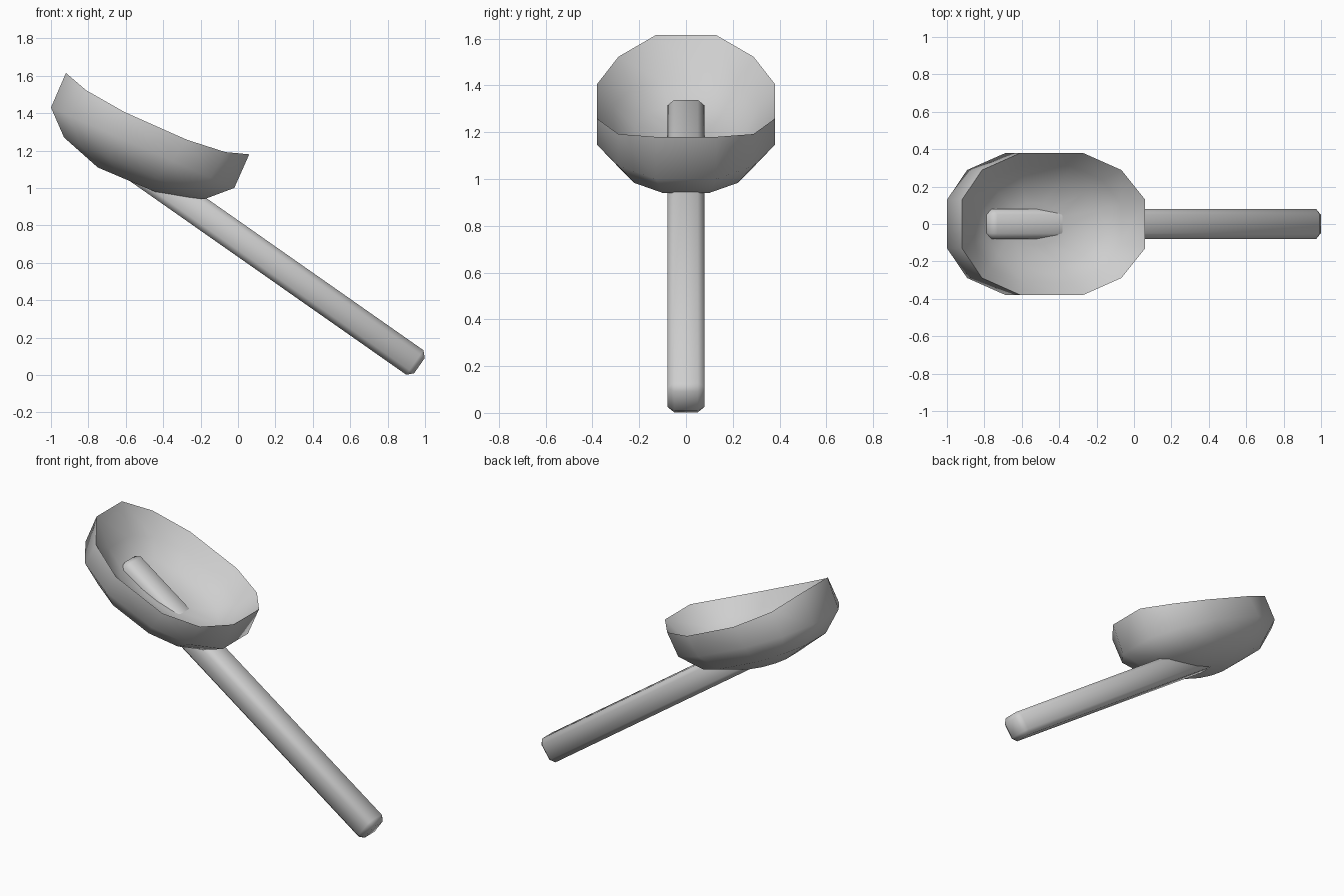
import bpy
import bmesh
import math
from mathutils import Vector, Matrix

cube = bpy.data.objects.get("Cube")
if cube:
    bpy.data.objects.remove(cube, do_unlink=True)

grey = bpy.data.materials.new("light grey")
grey.use_nodes = True
colour = (0.62, 0.62, 0.62, 1)
grey.diffuse_color = colour
grey.node_tree.nodes["Principled BSDF"].inputs["Base Color"].default_value = colour


def make_object(name, bm, angle):
    bmesh.ops.recalc_face_normals(bm, faces=bm.faces)
    mesh = bpy.data.meshes.new(name)
    bm.to_mesh(mesh)
    bm.free()
    mesh.materials.append(grey)
    obj = bpy.data.objects.new(name, mesh)
    bpy.context.collection.objects.link(obj)
    bpy.ops.object.select_all(action="DESELECT")
    obj.select_set(True)
    bpy.context.view_layer.objects.active = obj
    bpy.ops.object.shade_smooth_by_angle(angle=math.radians(angle))
    return obj


# Twelve-sided oval: position along the length, fraction of the half width
half_oval = [(0, 0.34), (0.11, 0.76), (0.32, 1), (0.66, 1), (0.87, 0.76), (1, 0.34)]
oval = half_oval + [(u, -v) for u, v in reversed(half_oval)]


def ring(bm, back, front, half_width, sag=0):
    """Oval loop between a back point and a front point, both (x, z)."""
    a, b = Vector(back), Vector(front)
    verts = []
    for u, v in oval:
        p = a.lerp(b, u)
        drop = sag * (abs(v) - 0.34) / 0.66
        verts.append(bm.verts.new((p.x, v * half_width, p.y - drop)))
    return verts


# Bowl: from the outside bottom, up over the sharp rim, down to the inner floor
bm = bmesh.new()
rings = [
    ring(bm, (-0.75, 1.11), (-0.42, 0.97), 0.14),
    ring(bm, (-0.93, 1.27), (-0.18, 0.94), 0.29),
    ring(bm, (-1.0, 1.43), (-0.02, 1.0), 0.38),
    ring(bm, (-0.92, 1.615), (0.06, 1.18), 0.38, 0.07),
    ring(bm, (-0.85, 1.42), (-0.07, 1.08), 0.31),
    ring(bm, (-0.79, 1.31), (-0.19, 1.04), 0.22),
    ring(bm, (-0.66, 1.22), (-0.40, 1.10), 0.11),
]
for low, high in zip(rings, rings[1:]):
    for i in range(len(oval)):
        j = (i + 1) % len(oval)
        bm.faces.new((low[i], low[j], high[j], high[i]))
bm.faces.new(rings[0])
bm.faces.new(rings[-1])
make_object("bowl", bm, 75)

# Handle: bevelled square bar running from the ground up through the bowl floor
foot, tip = Vector((0.97, 0, 0.05)), Vector((-0.80, 0, 1.29))
axis = tip - foot
bm = bmesh.new()
bmesh.ops.create_cube(bm, size=1)
bmesh.ops.scale(bm, vec=(0.16, 0.16, axis.length), verts=bm.verts)
bmesh.ops.bevel(bm, geom=bm.edges[:], offset=0.03, segments=1, affect="EDGES")
tilt = Matrix.Rotation(math.atan2(axis.x, axis.z), 4, "Y")
bm.transform(Matrix.Translation((foot + tip) / 2) @ tilt)
make_object("handle", bm, 75)
